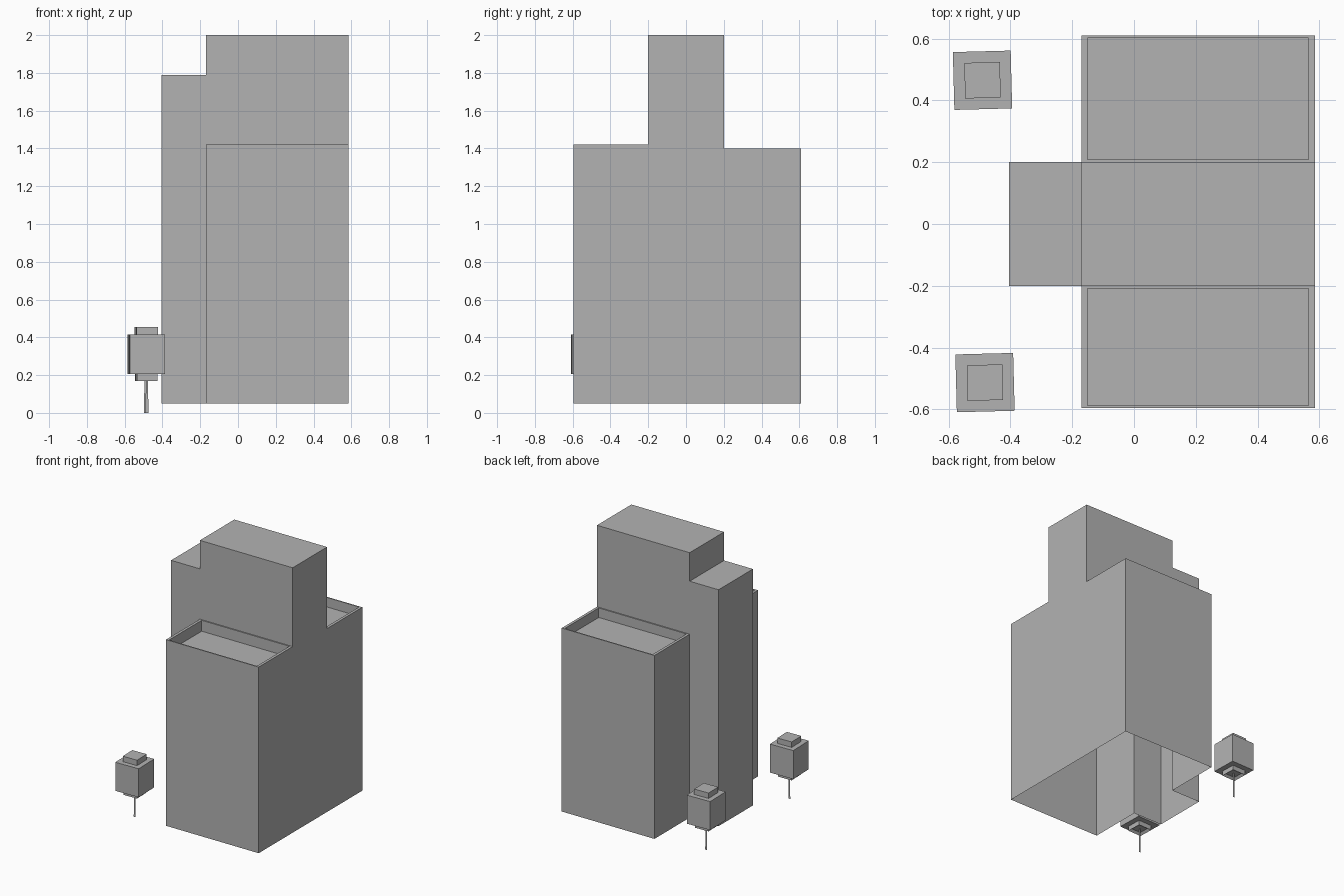
import bpy, bmesh
from math import radians
from mathutils import Matrix, Vector

if "Cube" in bpy.data.objects:
    bpy.data.objects.remove(bpy.data.objects["Cube"], do_unlink=True)

GREY = (0.45, 0.45, 0.45, 1)
grey = bpy.data.materials.new("plain grey")
grey.use_nodes = True
grey.diffuse_color = GREY
grey.node_tree.nodes["Principled BSDF"].inputs["Base Color"].default_value = GREY


def finish(bm, name):
    mesh = bpy.data.meshes.new(name)
    bm.to_mesh(mesh)
    bm.free()
    mesh.materials.append(grey)
    obj = bpy.data.objects.new(name, mesh)
    bpy.context.collection.objects.link(obj)
    return obj


# Building: one open-bottomed shell raised from its footprint in steps
bm = bmesh.new()


def add_plot(x0, x1, y0, y1):
    corners = [(x0, y0), (x1, y0), (x1, y1), (x0, y1)]
    bm.faces.new([bm.verts.new((x, y, 0.05)) for x, y in corners])
    return Vector(((x0 + x1) / 2, (y0 + y1) / 2))


def roof(plot):
    """Highest level face over the centre of a plot."""
    level = [f for f in bm.faces
             if (f.calc_center_median().xy - plot).length < 0.02
             and max(v.co.z for v in f.verts) - min(v.co.z for v in f.verts) < 0.001]
    return max(level, key=lambda f: f.calc_center_median().z)


def raise_to(faces, z):
    result = bmesh.ops.extrude_face_region(bm, geom=faces)
    for v in result["geom"]:
        if isinstance(v, bmesh.types.BMVert):
            v.co.z = z
    old = [f for f in faces if f.is_valid]
    if old:
        bmesh.ops.delete(bm, geom=old, context='FACES')
    bm.normal_update()


front_wing = add_plot(-0.17, 0.585, -0.595, -0.2)
tower = add_plot(-0.17, 0.585, -0.2, 0.2)
rear_wing = add_plot(-0.17, 0.585, 0.2, 0.61)
annex = add_plot(-0.405, -0.17, -0.2, 0.2)
bmesh.ops.remove_doubles(bm, verts=bm.verts[:], dist=0.0001)
bm.normal_update()

for plots, height in (((front_wing, tower, rear_wing, annex), 1.40),
                      ((front_wing, tower, annex), 1.42),
                      ((tower, annex), 1.79),
                      ((tower,), 2.0)):
    raise_to([roof(p) for p in plots], height)

# Parapets: a narrow rim and a sunken roof on each wing
for plot, floor in ((front_wing, 1.34), (rear_wing, 1.33)):
    face = roof(plot)
    bmesh.ops.inset_individual(bm, faces=[face], thickness=0.012)
    for v in face.verts:
        v.co.x = plot.x + (v.co.x - plot.x) * 0.968
    raise_to([face], floor)
finish(bm, "building")


# Trees: boxy crown with a small block above and below, on a flat thin stem
def add_block(bm, width, z0, z1):
    size = Matrix.Diagonal((width, width, z1 - z0, 1))
    place = Matrix.Translation((0, 0, (z0 + z1) / 2))
    return bmesh.ops.create_cube(bm, size=1, matrix=place @ size)["verts"]


def add_tree(side, x, y):
    crown = bmesh.new()
    add_block(crown, 0.187, 0.205, 0.415)
    add_block(crown, 0.115, 0.415, 0.455)
    lower = add_block(crown, 0.108, 0.17, 0.205)
    crown.normal_update()
    under = min({f for v in lower for f in v.link_faces},
                key=lambda f: f.calc_center_median().z)
    bmesh.ops.inset_individual(crown, faces=[under], thickness=0.022, depth=-0.015)
    stem = bmesh.new()
    stem.faces.new([stem.verts.new(c) for c in
                    ((-0.008, 0, 0), (0.008, 0, 0), (0.005, 0, 0.19), (-0.005, 0, 0.19))])
    for part, name in ((crown, "crown"), (stem, "stem")):
        obj = finish(part, f"{side}_tree_{name}")
        obj.location = (x, y, 0)
        obj.rotation_euler.z = radians(1.5) if name == "crown" else 0


add_tree("front", -0.482, -0.513)
add_tree("rear", -0.49, 0.465)
